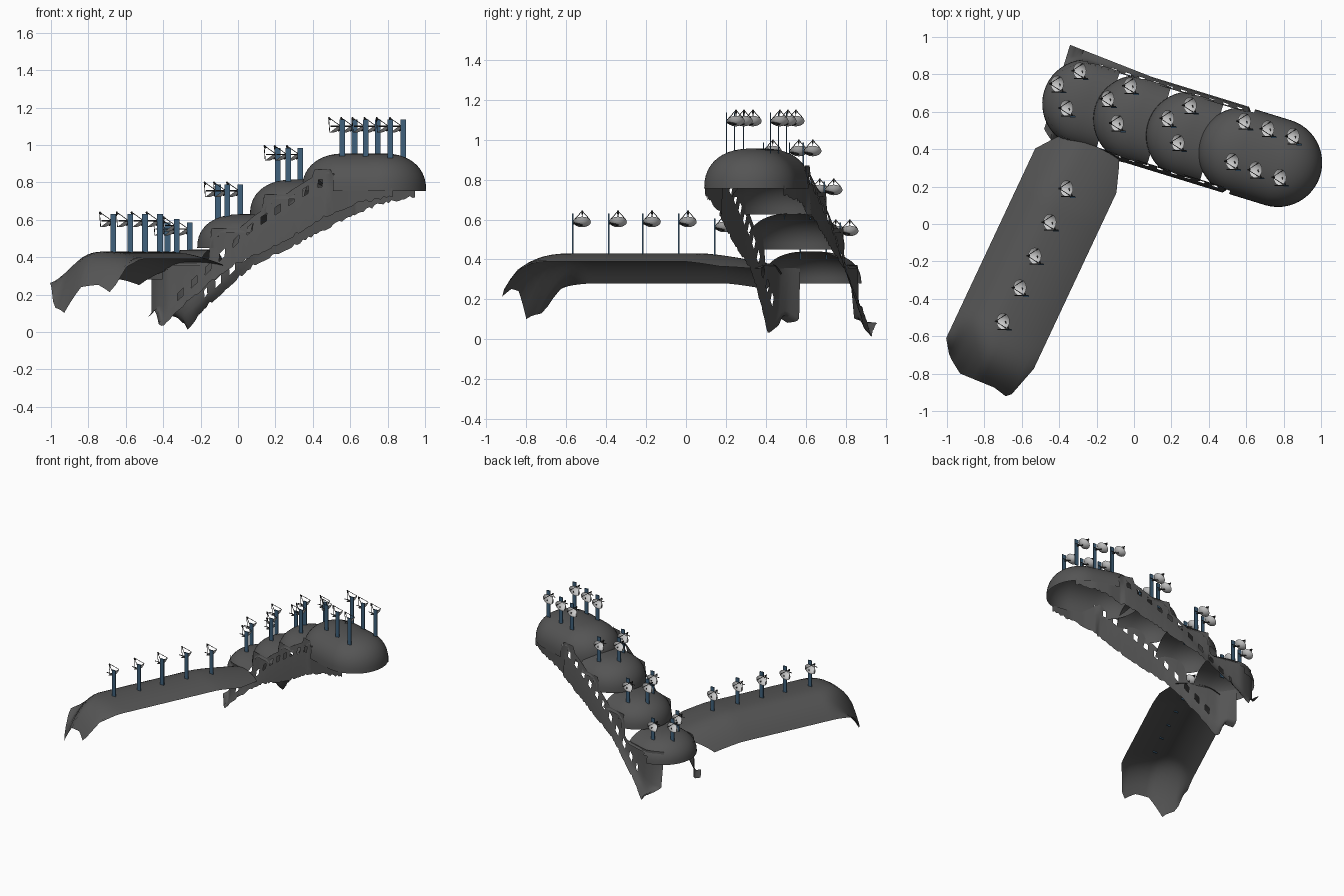
import bpy, bmesh, math, random
from mathutils import Vector

if "Cube" in bpy.data.objects:
    bpy.data.objects.remove(bpy.data.objects["Cube"])
random.seed(4)


def mat(name, c):
    m = bpy.data.materials.new(name)
    m.diffuse_color = (*c, 1)
    m.use_nodes = True
    m.node_tree.nodes["Principled BSDF"].inputs["Base Color"].default_value = m.diffuse_color
    return m


ROCK = mat("dark_shell", (0.09, 0.09, 0.09))
BLUE = mat("mast_blue", (0.05, 0.12, 0.2))
PALE = mat("dish_pale", (0.55, 0.55, 0.53))
DARK = mat("strut_dark", (0.03, 0.03, 0.03))


def finish(name, bm, m, angle=40, normals=True):
    if normals:
        bmesh.ops.recalc_face_normals(bm, faces=bm.faces)
    me = bpy.data.meshes.new(name)
    bm.to_mesh(me)
    bm.free()
    ob = bpy.data.objects.new(name, me)
    bpy.context.collection.objects.link(ob)
    me.materials.append(m)
    bpy.ops.object.select_all(action='DESELECT')
    ob.select_set(True)
    bpy.context.view_layer.objects.active = ob
    bpy.ops.object.shade_smooth_by_angle(angle=math.radians(angle))
    return ob


def grid(name, nu, nv, fn, keep=lambda i, j, c: True):
    """Open sheet from fn(i, j); keep() decides which faces exist."""
    bm = bmesh.new()
    v = [[bm.verts.new(fn(i, j)) for j in range(nv + 1)] for i in range(nu + 1)]
    for i in range(nu):
        for j in range(nv):
            q = [v[i][j], v[i + 1][j], v[i + 1][j + 1], v[i][j + 1]]
            if keep(i, j, sum((p.co for p in q), Vector()) / 4):
                bm.faces.new(q)
    bmesh.ops.remove_doubles(bm, verts=bm.verts, dist=0.0005)
    bmesh.ops.delete(bm, geom=[p for p in bm.verts if not p.link_faces], context='VERTS')
    return finish(name, bm, ROCK, 60)


def lerp(tab, x):
    if x <= tab[0][0]:
        return tab[0][1]
    for (a, p), (b, q) in zip(tab, tab[1:]):
        if x <= b:
            return p + (q - p) * (x - a) / (b - a)
    return tab[-1][1]


# Low arm: long sheet, left edge curled down, outer end drooping and torn
def low_arm(i, j):
    t = -0.247 + 0.494 * j / 20
    s0 = lerp([(-.247, -.79), (-.19, -.87), (-.1, -.93), (.1, -.92), (.19, -.94), (.247, -.74)], t)
    s1 = lerp([(-.247, .33), (-.15, .46), (.18, .49), (.247, .30)], t)
    s = s0 + (s1 - s0) * i / 40
    k = abs(t) / 0.247
    z = 0.43 - (0.15 if t < 0 else 0.04) * k ** 2.2
    power = lerp([(-.15, 2), (0, 3.2)], t)
    droop = max(0, (-0.62 - s) / 0.31) ** power
    side = lerp([(-.247, .06), (-.19, .33), (-.1, .31), (0, .2), (.247, .18)], t)
    z -= droop * side
    z -= 0.06 * max(0, (s - 0.1) / 0.4) ** 1.3
    return (-0.445 + 0.425 * s + 0.905 * t, 0.905 * s - 0.425 * t, z)


grid("low_arm_roof", 40, 20, low_arm)


# Stepped arm local frame: s along the climb, t across
def P(s, t, z):
    return Vector((0.6 + 0.956 * s + 0.294 * t, 0.38 - 0.294 * s + 0.956 * t, z))


def s_of(c):
    return (c.x - 0.6) * 0.956 - (c.y - 0.38) * 0.294


def t_of(c):
    return (c.x - 0.6) * 0.294 + (c.y - 0.38) * 0.956


WIN = [(-1.1, .04), (-.9, .19), (-.72, .35), (-.55, .51), (-.476, .57), (-.246, .72), (-.11, .80), (-.04, .80), (.08, .72), (.3, .72)]
LOW = [(-1.1, .1), (-1.04, .07), (-.99, .01), (-.9, .12), (-.8, .2), (-.72, .27), (-.6, .36), (-.36, .47), (-.1, .6), (.1, .68), (.3, .72)]
TIERS = [(-1.13, .44, .16, .12), (-.845, .63, .18, .12), (-.55, .815, .19, .12), (-.26, .955, .20, .20)]
R, TW = 0.237, 0.208


def dome(k, h):
    return h * (1 - max(0, 1 - k ** 2.3) ** (1 / 2.3))


def band_top(s):
    return lerp(WIN, s) + 0.05


def wall_top(s):
    """Height where the side wall meets the tier above it."""
    z = band_top(s)
    if s < -.04:
        for s0, top, h, _ in TIERS:
            if s > s0 + .12 or s0 < -1:
                z = max(band_top(s), top - dome(TW / R, h) + .004)
    return z


# Four climbing tiers with rounded back ends
def tier(n, s0, top, h, length, closed):
    a, b = s0 + R, s0 + R + length
    rim = [(b, 0, 1)] + [(b + (a - b) * i / 6, 0, 1) for i in range(1, 6)]
    rim += [(a, math.sin(q), math.cos(q)) for q in [math.pi * i / 24 for i in range(25)]]
    rim += [(a + (b - a) * i / 6, 0, -1) for i in range(1, 7)]
    if closed:
        rim += [(b, -math.sin(q), -math.cos(q)) for q in [math.pi * i / 24 for i in range(1, 25)]]

    def fn(i, j):
        c, u, w = rim[i]
        k = math.sin(j / 12 * math.pi / 2)
        return P(c - R * k * u, R * k * w, top - dome(k, h))

    def keep(i, j, c):
        return not (s0 + 0.11 < s_of(c) < -0.03 and abs(t_of(c)) > TW + .006)
    grid(f"tier_{n}_roof", len(rim) - 1, 12, fn, keep)


for n, (s0, top, h, ln) in enumerate(TIERS, 1):
    tier(n, s0, top, h, ln, n == 4)

# Sloping side walls with rows of window openings and a ragged hem
N = 88


def wall(name, sg, shift):
    jag = [random.uniform(-.015, .015) for _ in range(N + 1)]

    def fn(i, j):
        s = -1.07 + 1.37 * i / N
        zt = band_top(s)
        hem = -.02 * min(1, max(0, (-.05 - s) * 5)) + .22 * max(0, min(1, (-.97 - s) / .1)) if sg < 0 else 0
        zb = min(lerp(LOW, s) + hem + max(0, jag[i]), zt - 0.03)
        cut = min(0.075, (zt - zb) * 0.6)
        z = [max(wall_top(s), zt), zt - cut * .45, zt - cut, (zt - cut + zb) / 2, zb][j]
        flare = 0.03 * max(0, (-s - .6) / .4)
        t = [TW, .214, .222, .234, .24 + flare][j]
        if s > -.05:
            t = .22 + .012 * min(1, (s + .05) / .1)
        t -= max(0, s - .155) * .18
        # pull the outer end in around the rounded back tier
        pull = max(0, (-.95 - s) / .12) ** 1.6
        t -= .08 * pull * (1 if sg < 0 else 1 - j / 4)
        return P(s, sg * t, z)

    def keep(i, j, c):
        s = s_of(c) - shift
        return not (j == 1 and -.93 < s < -.09 and i % 5 in (1, 2))
    grid(name, N, 4, fn, keep)


wall("near_side_wall", -1, 0)
wall("far_side_wall", 1, .05)


# Dish antennas on flat blue masts
def rod(bm, a, b, r):
    a, b = Vector(a), Vector(b)
    d = b - a
    mtx = d.to_track_quat('Z', 'Y').to_matrix().to_4x4()
    mtx.translation = (a + b) / 2
    bmesh.ops.create_cone(bm, cap_ends=True, segments=6, radius1=r, radius2=r, depth=d.length, matrix=mtx)


NRM = Vector((-.6, 0, .8))
SIDE = Vector((0, 1, 0))
UP = NRM.cross(SIDE)


def antenna(n, x, y, z, base):
    c = Vector((x, y, z - .012))
    bm = bmesh.new()
    m = bmesh.ops.create_cube(bm, size=1)["verts"]
    for v in m:
        v.co = Vector((x + .033 + v.co.x * .03, y - .047 + v.co.y * .007,
                       (z + .03 + base) / 2 + v.co.z * (z + .03 - base)))
    finish(f"mast_{n}", bm, BLUE)

    # Shallow bowl, open towards the feed
    bm = bmesh.new()
    rings = []
    for k in (.25, .5, .75, 1):
        rings.append([bm.verts.new(c + NRM * (.02 * (k * k - 1)) + .044 * k *
                     (SIDE * math.cos(a) + UP * math.sin(a)))
                     for a in [math.tau * i / 16 for i in range(16)]])
    bm.faces.new(rings[0])
    for p, q in zip(rings, rings[1:]):
        for i in range(16):
            bm.faces.new((q[i - 1], q[i], p[i], p[i - 1]))
    finish(f"dish_{n}", bm, PALE, normals=False)

    # Feed tripod, feed and mounting bars
    bm = bmesh.new()
    tip = c + NRM * .068
    for a in (90, 210, 330):
        a = math.radians(a)
        rod(bm, c + .043 * (SIDE * math.cos(a) + UP * math.sin(a)), tip, .002)
    rod(bm, c + NRM * .05, tip, .005)
    rod(bm, c - NRM * .02, (x + .03, y - .043, z - .02), .005)
    rod(bm, (x - .03, y - .043, z - .005), (x + .045, y - .043, z - .005), .003)
    finish(f"feed_struts_{n}", bm, DARK)


SPOTS = [(-.36, .19, .575, .41), (-.45, .01, .60, .42), (-.53, -.17, .60, .42), (-.61, -.34, .60, .42), (-.70, -.52, .60, .42)]
for zc, base, pts in (
        (.555, .40, [(-.29, .82), (-.41, .75), (-.36, .62)]),
        (.76, .60, [(-.02, .74), (-.14, .67), (-.09, .54)]),
        (.955, .79, [(.30, .635), (.18, .565), (.235, .435)]),
        (1.105, .93, [(.59, .55), (.715, .51), (.85, .47), (.525, .335), (.65, .29), (.78, .25)])):
    SPOTS += [(x, y, zc, base) for x, y in pts]
for n, s in enumerate(SPOTS, 1):
    antenna(n, *s)
